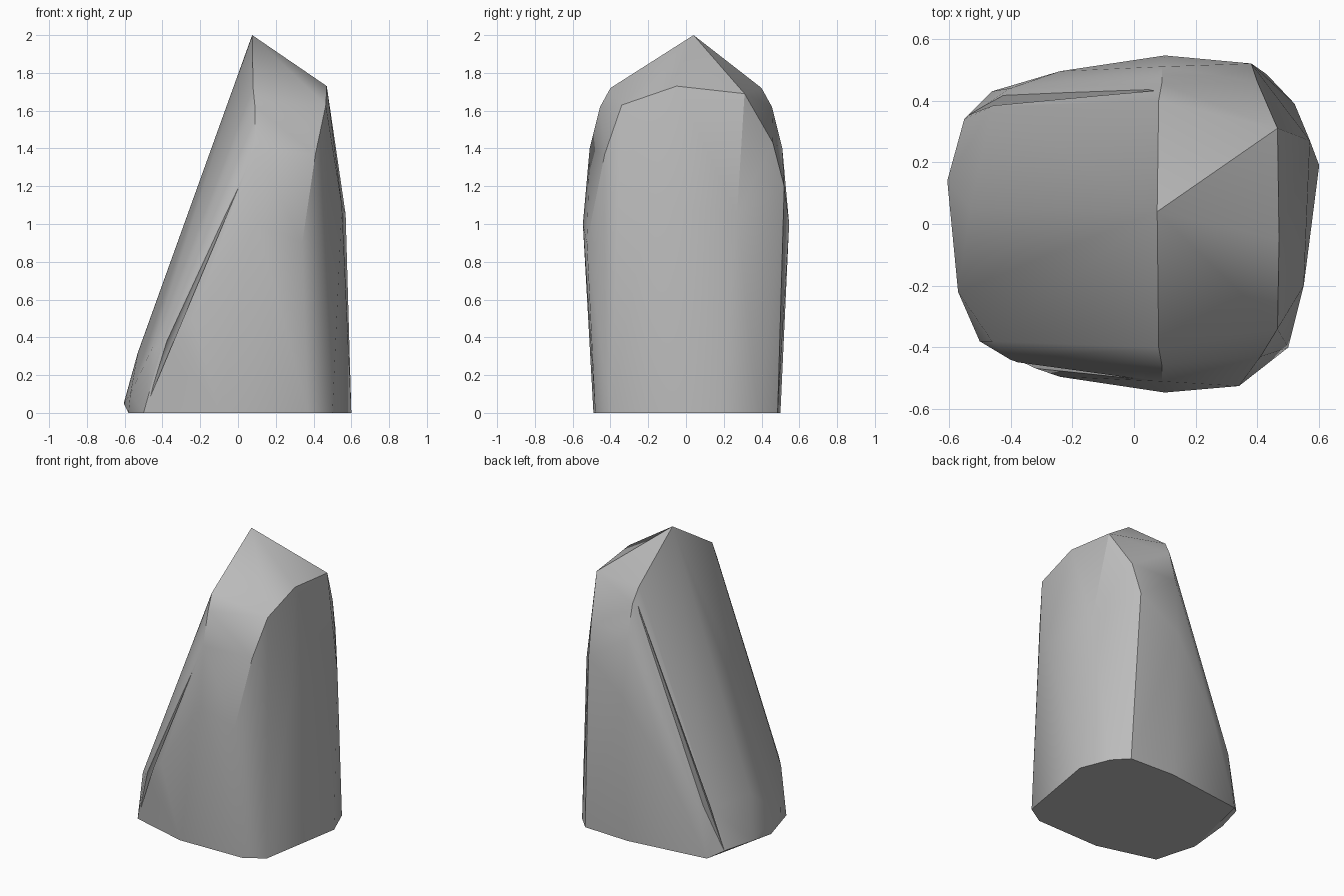
import bpy
import bmesh
import math
from mathutils import Vector

if "Cube" in bpy.data.objects:
    bpy.data.objects.remove(bpy.data.objects["Cube"], do_unlink=True)


def make_material(name, colour):
    material = bpy.data.materials.new(name)
    material.use_nodes = True
    material.diffuse_color = colour
    material.node_tree.nodes["Principled BSDF"].inputs["Base Color"].default_value = colour
    return material


def hull_object(name, points):
    """Wrap a tight faceted skin around a handful of corner points."""
    bm = bmesh.new()
    for point in points:
        bm.verts.new(point)
    result = bmesh.ops.convex_hull(bm, input=bm.verts)
    loose = {v for v in result["geom_interior"] + result["geom_unused"]
             if isinstance(v, bmesh.types.BMVert)}
    bmesh.ops.delete(bm, geom=list(loose), context="VERTS")
    bmesh.ops.recalc_face_normals(bm, faces=bm.faces)
    mesh = bpy.data.meshes.new(name)
    bm.to_mesh(mesh)
    bm.free()
    obj = bpy.data.objects.new(name, mesh)
    bpy.context.collection.objects.link(obj)
    return obj


def mirror_depth(points):
    """Repeat front points on the back."""
    return [(x, side * y, z) for x, y, z in points for side in (-1, 1)]


# Foot outline on the ground
foot = [(x, y, 0) for x, y in (
    (.5, -.4), (.37, -.48), (-.1, -.49), (-.5, -.38), (-.58, -.1),
    (-.46, .43), (.1, .5), (.43, .485), (.52, .39), (.6, .19))]

# Low bulge where the sloping side meets the ground
toe = [(-.605, .14, .05), (-.57, -.22, .1), (-.55, .34, .05), (-.53, .05, .32)]

# Rounded shoulders, shared by the front and the back
shoulders = mirror_depth([
    (-.46, .38, .33), (-.4, .44, .36), (-.24, .495, .5),
    (.1, .546, 1), (.09, .51, 1.4), (.09, .455, 1.62), (.08, .4, 1.72)])

# Steep side with its chipped corners
steep_side = [
    (.34, -.525, .9), (.41, -.43, 1.37), (.465, -.34, 1.63),
    (.47, -.05, 1.73), (.465, .31, 1.69), (.44, .36, 1.58),
    (.4, .46, 1.43), (.38, .52, 1.2), (.57, .27, 1.05), (.55, -.2, 1.1)]

peak = [(.075, .04, 2)]

rock = hull_object("rock", foot + toe + shoulders + steep_side + peak)


def carve_crack(name, top, middle, bottom, depth):
    """Cut a thin tapering wedge between two points on the skin."""
    middle = Vector(middle)
    outward = Vector((middle.x * .3, middle.y, 0)).normalized()
    across = (Vector(top) - Vector(bottom)).cross(outward).normalized()
    cutter = hull_object(name, [
        top, bottom, middle - outward * depth,
        middle + outward * .1 + across * .05,
        middle + outward * .1 - across * .05])
    cutter.hide_render = True
    cut = rock.modifiers.new(name, "BOOLEAN")
    cut.operation = "DIFFERENCE"
    cut.solver = "EXACT"
    cut.object = cutter
    bpy.context.view_layer.objects.active = rock
    bpy.ops.object.modifier_apply(modifier=name)
    bpy.data.objects.remove(cutter, do_unlink=True)


# Long cracks along the edges of the slope and on the steep side
carve_crack("front_crack", (.09, -.52, 1.4), (-.37, -.45, .38), (-.5, -.39, 0), .015)
carve_crack("back_crack", (.09, .43, 1.66), (-.45, .39, .34), (-.54, .35, .04), .015)

# One plain stone colour, with only the hard edges kept sharp
rock.data.materials.append(make_material("grey stone", (.5, .5, .5, 1)))
bpy.ops.object.select_all(action="DESELECT")
rock.select_set(True)
bpy.context.view_layer.objects.active = rock
bpy.ops.object.shade_smooth_by_angle(angle=math.radians(30))
